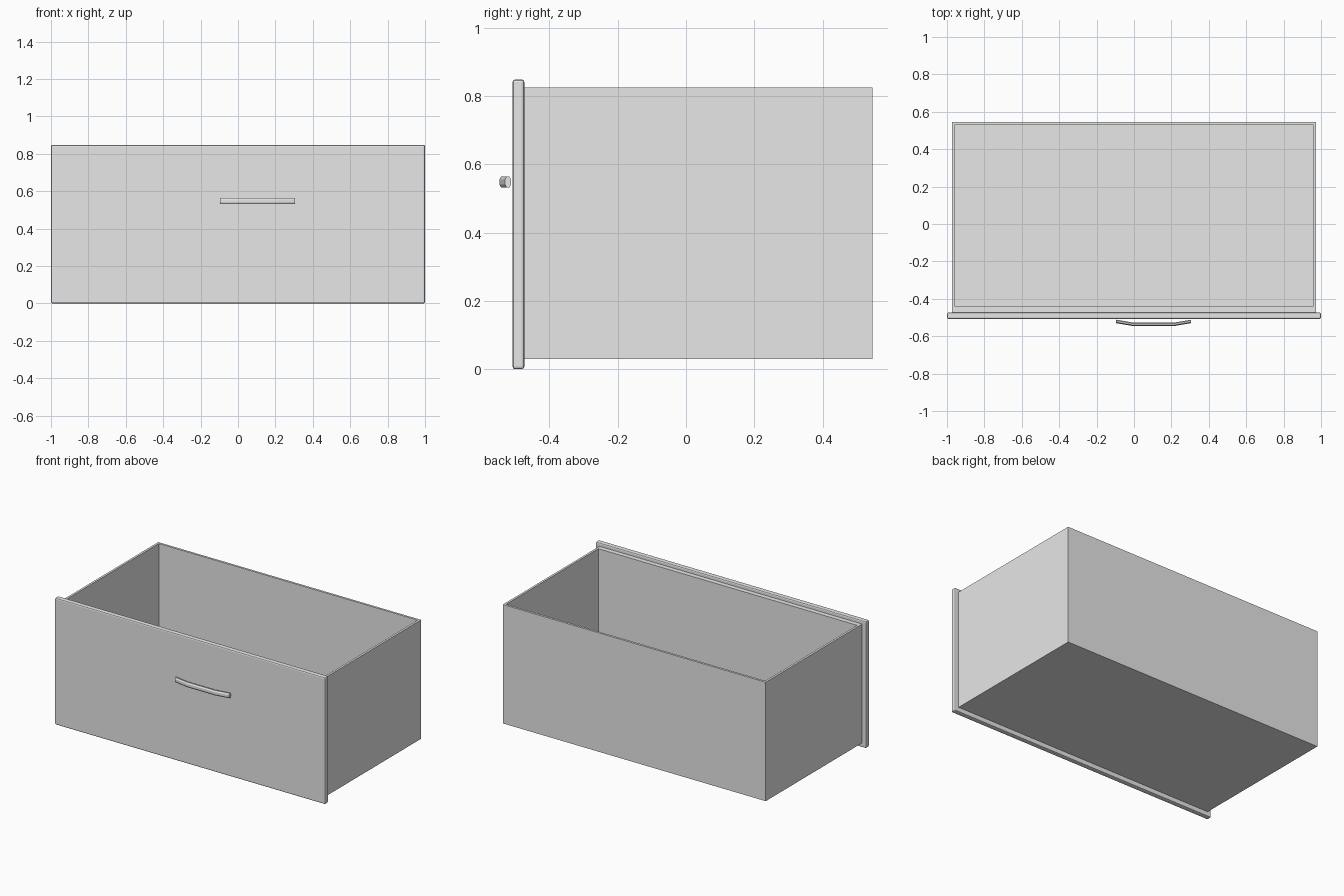
import bpy
import bmesh
from math import cos, sin, pi
from mathutils import Vector

default = bpy.data.objects.get("Cube")
if default:
    bpy.data.objects.remove(default, do_unlink=True)

grey = bpy.data.materials.new("plain grey")
grey.use_nodes = True
grey.diffuse_color = (0.8, 0.8, 0.8, 1)
grey.node_tree.nodes["Principled BSDF"].inputs["Base Color"].default_value = (0.8, 0.8, 0.8, 1)


def finish(name, bm):
    bmesh.ops.recalc_face_normals(bm, faces=bm.faces)
    mesh = bpy.data.meshes.new(name)
    bm.to_mesh(mesh)
    bm.free()
    mesh.materials.append(grey)
    obj = bpy.data.objects.new(name, mesh)
    bpy.context.collection.objects.link(obj)
    return obj


def add_box(bm, low, high):
    low, high = Vector(low), Vector(high)
    verts = bmesh.ops.create_cube(bm, size=1)["verts"]
    for v in verts:
        v.co = (low + high) / 2 + v.co * (high - low)
    return verts


# Open drawer body: a solid block whose top is inset and pushed down
bm = bmesh.new()
add_box(bm, (-0.972, -0.473, 0.03), (0.972, 0.546, 0.825))
top = max(bm.faces, key=lambda f: f.calc_center_median().z)
bmesh.ops.inset_individual(bm, faces=[top], thickness=0.021)
for v in top.verts:
    if v.co.y < 0:
        v.co.y = -0.441
rim = list(top.verts)
well = bmesh.ops.extrude_face_region(bm, geom=[top])["geom"]
bmesh.ops.delete(bm, geom=[top], context='FACES_ONLY') if top.is_valid else None
for v in well:
    if isinstance(v, bmesh.types.BMVert):
        v.co.z = 0.055
finish("drawer_body", bm)

# Front panel with softened edges
bm = bmesh.new()
add_box(bm, (-1, -0.508, 0), (1, -0.473, 0.848))
panel = finish("front_panel", bm)
bevel = panel.modifiers.new("edge_rounding", 'BEVEL')
bevel.width = 0.008
bevel.segments = 2

# Bowed handle: an oval section swept along a shallow arc
bm = bmesh.new()
sides = 8
path = [(-0.095, -0.521), (0, -0.537), (0.21, -0.537), (0.305, -0.521)]
rings = []
for x, y in path:
    ring = []
    for i in range(sides):
        a = 2 * pi * (i + 0.5) / sides
        ring.append(bm.verts.new((x, y + 0.01 * cos(a), 0.548 + 0.018 * sin(a))))
    rings.append(ring)
for a, b in zip(rings, rings[1:]):
    for i in range(sides):
        j = (i + 1) % sides
        bm.faces.new((a[i], a[j], b[j], b[i]))
bm.faces.new(rings[0])
bm.faces.new(rings[-1])
finish("handle", bm)
